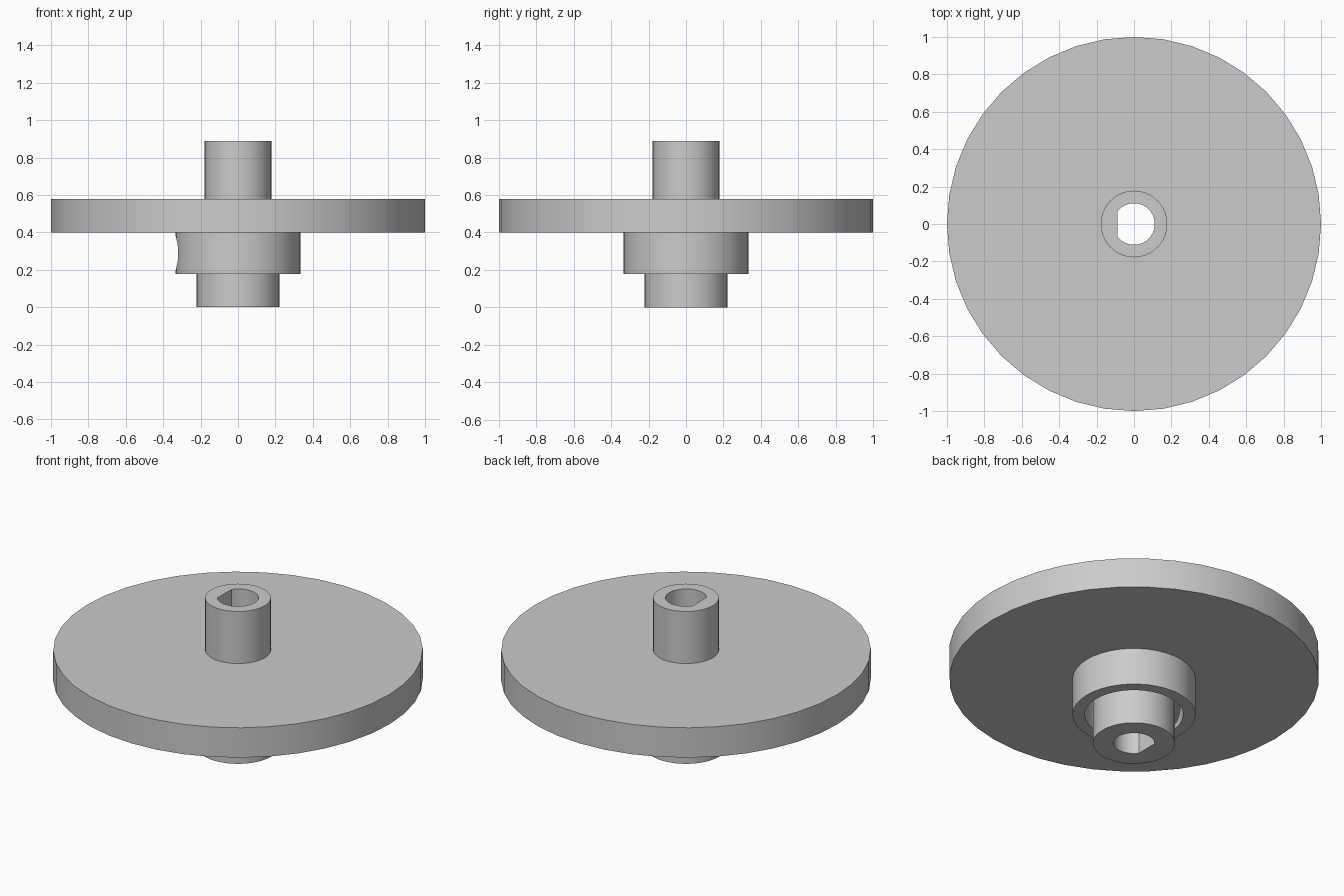
import bpy, bmesh, math
from mathutils import Matrix

default = bpy.data.objects.get("Cube")
if default:
    bpy.data.objects.remove(default, do_unlink=True)

SEGMENTS = 40
BORE_RADIUS = 0.111
FLAT_X = -0.089

grey = bpy.data.materials.new("light grey")
grey.use_nodes = True
grey.diffuse_color = (0.6, 0.6, 0.6, 1)
grey.node_tree.nodes["Principled BSDF"].inputs["Base Color"].default_value = (0.6, 0.6, 0.6, 1)


def add_object(name, bm):
    bmesh.ops.recalc_face_normals(bm, faces=bm.faces)
    mesh = bpy.data.meshes.new(name)
    bm.to_mesh(mesh)
    bm.free()
    mesh.materials.append(grey)
    obj = bpy.data.objects.new(name, mesh)
    bpy.context.collection.objects.link(obj)
    return obj


def lathe(name, profile):
    """Turn a closed (radius, z) profile around z; the bore keeps a flat side."""
    bm = bmesh.new()
    rings = []
    for i in range(SEGMENTS):
        a = math.tau * i / SEGMENTS
        ring = []
        for r, z in profile:
            x, y = r * math.cos(a), r * math.sin(a)
            if r == BORE_RADIUS:
                x = max(x, FLAT_X)
            ring.append(bm.verts.new((x, y, z)))
        rings.append(ring)
    n = len(profile)
    for i in range(SEGMENTS):
        a, b = rings[i], rings[(i + 1) % SEGMENTS]
        for j in range(n):
            k = (j + 1) % n
            bm.faces.new((a[j], b[j], b[k], a[k]))
    return add_object(name, bm)


# Disc with upper shaft, lower hub, hollow collar and through bore
disc = lathe("disc_with_hub", [
    (BORE_RADIUS, 0), (0.222, 0), (0.222, 0.4), (0.267, 0.4),
    (0.267, 0.178), (0.333, 0.178), (0.333, 0.4), (1, 0.4),
    (1, 0.578), (0.178, 0.578), (0.178, 0.889), (BORE_RADIUS, 0.889)])

# Radial hole through the collar wall on the flat side of the bore
bm = bmesh.new()
place = Matrix.Translation((-0.32, 0, 0.289)) @ Matrix.Rotation(math.pi / 2, 4, "Y")
bmesh.ops.create_cone(bm, cap_ends=True, segments=SEGMENTS, radius1=0.089,
                      radius2=0.089, depth=0.18, matrix=place)
cutter = add_object("collar_hole_cutter", bm)
cutter.hide_render = True

cut = disc.modifiers.new("collar hole", "BOOLEAN")
cut.operation = "DIFFERENCE"
cut.solver = "EXACT"
cut.object = cutter

bpy.ops.object.select_all(action="DESELECT")
disc.select_set(True)
bpy.context.view_layer.objects.active = disc
bpy.ops.object.modifier_apply(modifier=cut.name)
bpy.data.objects.remove(cutter, do_unlink=True)
bpy.ops.object.shade_smooth_by_angle(angle=math.radians(30))
